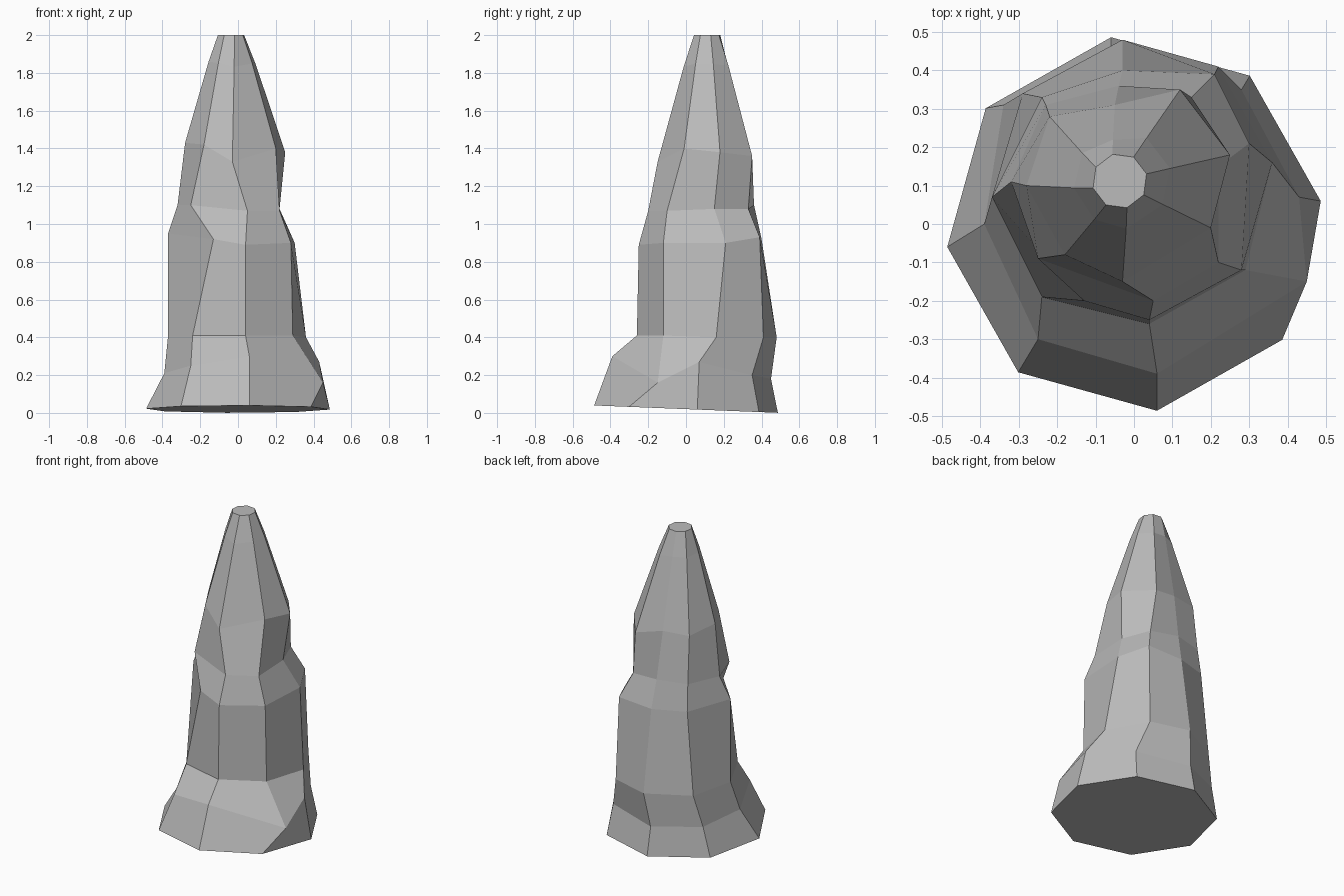
import bpy
import bmesh
from math import cos, sin, radians
from mathutils import Vector

default_cube = bpy.data.objects.get("Cube")
if default_cube:
    bpy.data.objects.remove(default_cube, do_unlink=True)

SIDES = 8


def octagon(centre, radius, first_angle):
    """Regular ring, running clockwise from the front corner."""
    points = []
    for side in range(SIDES):
        angle = radians(first_angle - side * 45)
        points.append(centre + Vector((cos(angle), sin(angle), 0)) * radius)
    return points


def rough_ring(corners):
    """Irregular ring given in hundredths of a unit."""
    return [Vector(corner) / 100 for corner in corners]


# Broad base, its underside dipping slightly toward the back
foot = octagon(Vector((0, 0, 0.02)), 0.49, -83)
for point in foot:
    point.z -= 0.04 * point.y

# Weathered ledges of the shaft, from the ground up
flare = rough_ring([(6, -39, 30), (-25, -30, 25), (-39, 0, 21), (-34, 31, 20),
                    (-6, 45, 18), (28, 35, 20), (43, 7, 27), (45, -15, 16)])
waist = rough_ring([(4, -26, 41), (-24, -19, 41), (-37, 7, 41), (-29, 34, 40),
                    (-3, 48, 40), (22, 41, 40), (36, 16, 40), (29, -12, 41)])
shoulder = rough_ring([(4, -25, 89), (-13, -20, 92), (-37, 7, 95), (-24, 33, 93),
                       (-3, 40, 92), (21, 39, 93), (30, 21, 90), (28, -12, 90)])
neck = rough_ring([(5, -20, 107), (-25, -9, 110), (-32, 11, 110), (-23, 31, 110),
                   (-4, 36, 110), (15, 33, 108), (22, 15, 108), (22, -10, 107)])
brow = rough_ring([(-3, -15, 133), (-18, -8, 142), (-28, 10, 143), (-22, 28, 140),
                   (-5, 31, 140), (12, 35, 136), (25, 18, 138), (20, -1, 140)])

# Blunt tip, with a slightly swollen ring just under it
tip = octagon(Vector((-0.037, 0.112, 2)), 0.072, -75)
axis = Vector((-0.037, 0.112, 0))
taper = []
for low, high in zip(brow, tip):
    point = low.lerp(high, 0.75)
    outward = (point - axis) * Vector((1, 1, 0)).length
    outward.z = 0
    taper.append(point + outward * 0.04)

# Skin the rings into a single closed spire
bm = bmesh.new()
rings = [[bm.verts.new(point) for point in ring]
         for ring in (foot, flare, waist, shoulder, neck, brow, taper, tip)]
for lower, upper in zip(rings, rings[1:]):
    for side in range(SIDES):
        following = (side + 1) % SIDES
        bm.faces.new((lower[side], lower[following], upper[following], upper[side]))
bm.faces.new(rings[0])
bm.faces.new(rings[-1])
bmesh.ops.recalc_face_normals(bm, faces=bm.faces[:])

mesh = bpy.data.meshes.new("rock_spire")
bm.to_mesh(mesh)
bm.free()
mesh.shade_flat()
spire = bpy.data.objects.new("rock_spire", mesh)
bpy.context.collection.objects.link(spire)

# Plain grey stone
stone = bpy.data.materials.new("grey_stone")
stone.use_nodes = True
colour = (0.5, 0.5, 0.5, 1)
stone.diffuse_color = colour
stone.node_tree.nodes["Principled BSDF"].inputs["Base Color"].default_value = colour
mesh.materials.append(stone)
